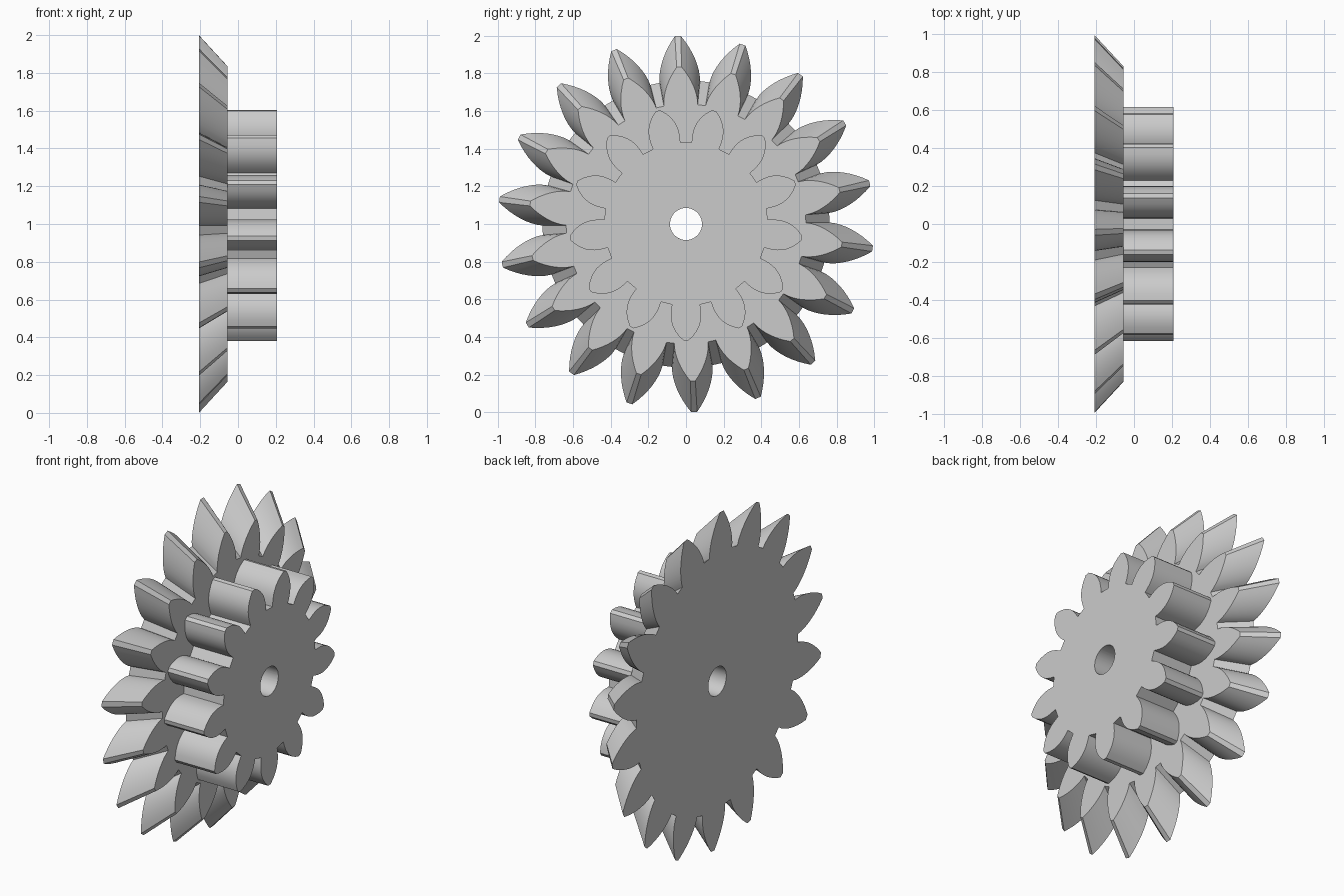
import bpy, bmesh, math

if "Cube" in bpy.data.objects:
    bpy.data.objects.remove(bpy.data.objects["Cube"], do_unlink=True)

steel = bpy.data.materials.new("plain grey")
steel.use_nodes = True
grey = (0.6, 0.6, 0.6, 1)
steel.diffuse_color = grey
steel.node_tree.nodes["Principled BSDF"].inputs["Base Color"].default_value = grey

BORE = 0.085
AXLE_HEIGHT = 1.0


def gear_outline(teeth, phase, root, tip, root_half, tip_half, bulge, steps=8):
    """(radius, angle) points round the gear; half widths in degrees."""
    flank = []
    for i in range(steps + 1):
        t = i / steps
        flank.append((root + (tip - root) * t,
                      root_half - (root_half - tip_half) * t ** bulge))
    points = []
    for k in range(teeth):
        centre = phase + k * 360 / teeth
        points += [(r, math.radians(centre - h)) for r, h in flank]
        points += [(r, math.radians(centre + h)) for r, h in reversed(flank)]
    return points


def make_gear(name, outline, x_back, x_front, front_scale=1.0):
    """Toothed solid along x with a round bore; the front may taper."""
    bm = bmesh.new()

    def ring(x, polar):
        return [bm.verts.new((x, r * math.cos(a), AXLE_HEIGHT + r * math.sin(a)))
                for r, a in polar]

    bore = [(BORE, a) for _, a in outline]
    front = [(r * front_scale, a) for r, a in outline]
    rings = [ring(x_back, bore), ring(x_back, outline),
             ring(x_front, front), ring(x_front, bore)]
    n = len(outline)
    for a, b in zip(rings, rings[1:] + rings[:1]):
        for i in range(n):
            j = (i + 1) % n
            bm.faces.new((a[i], a[j], b[j], b[i]))
    bmesh.ops.recalc_face_normals(bm, faces=bm.faces)

    mesh = bpy.data.meshes.new(name)
    bm.to_mesh(mesh)
    bm.free()
    mesh.materials.append(steel)
    obj = bpy.data.objects.new(name, mesh)
    bpy.context.collection.objects.link(obj)
    bpy.ops.object.select_all(action='DESELECT')
    obj.select_set(True)
    bpy.context.view_layer.objects.active = obj
    bpy.ops.object.shade_smooth_by_angle(angle=math.radians(25))
    return obj


# Large bevel gear, narrowing towards the pinion
make_gear("bevel_gear",
          gear_outline(18, 92.5, 0.763, 1.0, 8.1, 0.9, 1.5),
          -0.207, -0.055, front_scale=0.835)

# Small straight pinion on its face
make_gear("pinion",
          gear_outline(13, -90, 0.435, 0.62, 9.9, 1.1, 2.5),
          -0.055, 0.207)
